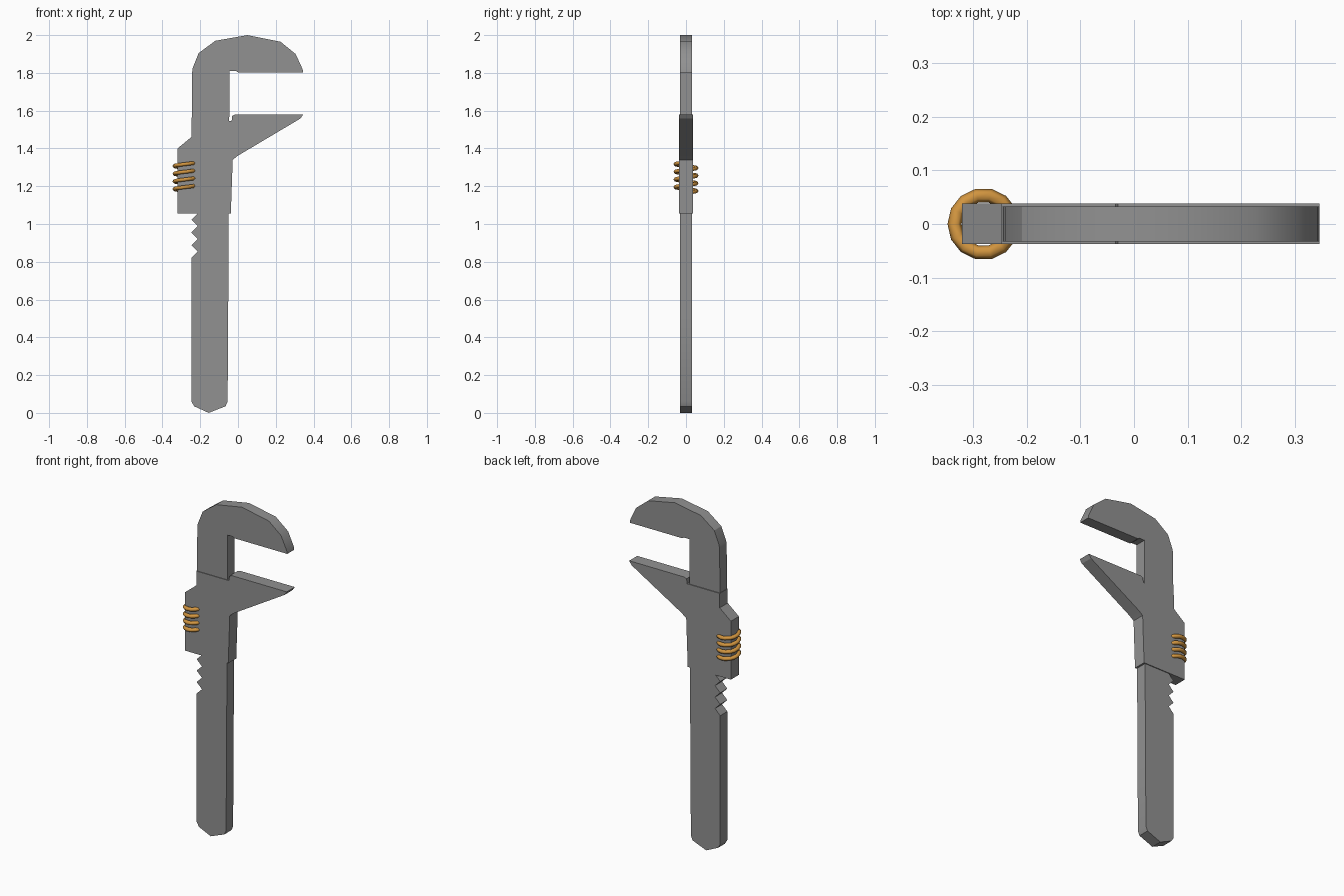
import bpy
import bmesh
import math

cube = bpy.data.objects.get("Cube")
if cube:
    bpy.data.objects.remove(cube, do_unlink=True)


def material(name, colour):
    mat = bpy.data.materials.new(name)
    mat.use_nodes = True
    mat.diffuse_color = colour
    mat.node_tree.nodes["Principled BSDF"].inputs["Base Color"].default_value = colour
    return mat


def finish(name, bm, mat, angle):
    bmesh.ops.recalc_face_normals(bm, faces=bm.faces)
    mesh = bpy.data.meshes.new(name)
    bm.to_mesh(mesh)
    bm.free()
    mesh.materials.append(mat)
    obj = bpy.data.objects.new(name, mesh)
    bpy.context.collection.objects.link(obj)
    bpy.ops.object.select_all(action='DESELECT')
    obj.select_set(True)
    bpy.context.view_layer.objects.active = obj
    bpy.ops.object.shade_smooth_by_angle(angle=math.radians(angle))
    return obj


def plate(name, outline, y_front, y_back, mat, angle):
    """Extrude an x-z outline from front to back."""
    bm = bmesh.new()
    face = bm.faces.new([bm.verts.new((x, y_front, z)) for x, z in outline])
    side = bmesh.ops.extrude_face_region(bm, geom=[face])["geom"]
    for v in side:
        if isinstance(v, bmesh.types.BMVert):
            v.co.y = y_back
    return finish(name, bm, mat, angle)


steel = material("steel grey", (0.285, 0.285, 0.285, 1))
brass = material("brass orange", (0.64, 0.30, 0.05, 1))

# Handle and fixed hook jaw, with a rack of teeth on the right edge
handle_end = [(-0.247, 0.82), (-0.247, 0.06), (-0.232, 0.035), (-0.155, 0),
              (-0.066, 0.035), (-0.055, 0.06), (-0.052, 0.52)]
hook = [(-0.045, 1.81), (-0.01, 1.81), (0, 1.803), (0.345, 1.803),
        (0.342, 1.82), (0.305, 1.9), (0.225, 1.965), (0.05, 2),
        (-0.12, 1.97), (-0.208, 1.905), (-0.24, 1.825), (-0.243, 1.8)]
tooth_pitch = 0.0675
teeth = []
for i in range(6, -1, -1):
    z = 0.82 + i * tooth_pitch
    teeth += [(-0.247, z + tooth_pitch), (-0.213, z + tooth_pitch / 2)]
plate("handle_and_fixed_jaw", handle_end + hook + teeth, -0.033, 0.033, steel, 30)

# Sliding jaw and its housing
sliding = [(-0.32, 1.055), (-0.038, 1.055), (-0.028, 1.34), (0, 1.362),
           (0.33, 1.558), (0.345, 1.58), (-0.013, 1.58), (-0.03, 1.574),
           (-0.034, 1.545), (-0.247, 1.545), (-0.247, 1.46), (-0.32, 1.4)]
plate("sliding_jaw", sliding, -0.037, 0.038, steel, 20)

# Adjusting screw: a helical thread swept around a vertical axis
steps, turns, sides = 14, 4, 6
bm = bmesh.new()
rings = []
for i in range(steps * turns + 1):
    t = 2 * math.pi * i / steps
    z = 1.165 + 0.0405 * i / steps
    ring = []
    for k in range(sides):
        a = 2 * math.pi * k / sides
        r = 0.054 + 0.013 * math.cos(a)
        ring.append(bm.verts.new((-0.28 + r * math.cos(t), r * math.sin(t),
                                  z + 0.011 * math.sin(a))))
    rings.append(ring)
for low, high in zip(rings, rings[1:]):
    for k in range(sides):
        n = (k + 1) % sides
        bm.faces.new((low[k], low[n], high[n], high[k]))
bm.faces.new(rings[0])
bm.faces.new(rings[-1])
finish("adjusting_screw", bm, brass, 70)
